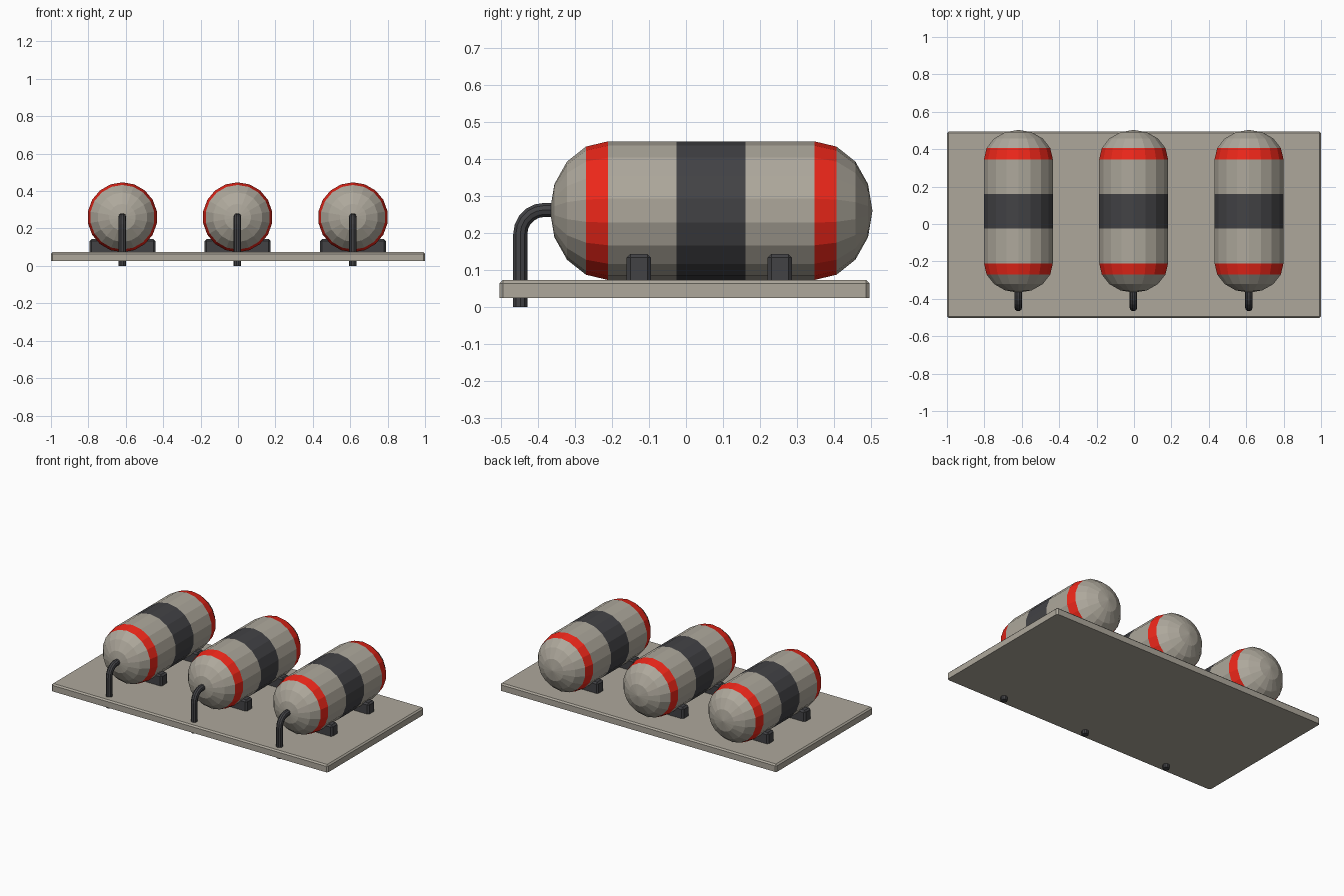
import bpy, bmesh
from math import sin, cos, pi, radians
from mathutils import Vector

if "Cube" in bpy.data.objects:
    bpy.data.objects.remove(bpy.data.objects["Cube"])


def material(name, rgb):
    m = bpy.data.materials.new(name)
    m.diffuse_color = (*rgb, 1)
    m.use_nodes = True
    m.node_tree.nodes["Principled BSDF"].inputs["Base Color"].default_value = m.diffuse_color
    return m


STONE = material("warm_grey", (0.42, 0.39, 0.33))
DARK = material("dark_grey", (0.055, 0.055, 0.06))
RED = material("red", (0.85, 0.02, 0.01))


def finish(name, bm, mats):
    bmesh.ops.recalc_face_normals(bm, faces=bm.faces[:])
    me = bpy.data.meshes.new(name)
    bm.to_mesh(me)
    bm.free()
    for m in mats:
        me.materials.append(m)
    ob = bpy.data.objects.new(name, me)
    bpy.context.collection.objects.link(ob)
    return ob


def box(name, lo, hi, mat, chamfer):
    """Box with every edge chamfered except the bottom ones."""
    bm = bmesh.new()
    bmesh.ops.create_cube(bm, size=1)
    for v in bm.verts:
        v.co = Vector([(a + b) / 2 + c * (b - a) for a, b, c in zip(lo, hi, v.co)])
    edges = [e for e in bm.edges if max(v.co.z for v in e.verts) > lo[2] + 1e-4]
    bmesh.ops.bevel(bm, geom=edges, offset=chamfer, segments=1, affect='EDGES')
    return finish(name, bm, [mat])


def tank(name, x):
    """Capsule revolved around y, coloured band by band."""
    R, L, sides, zc = 0.187, 0.157, 18, 0.26
    y0, y1 = -0.21, 0.346
    steps = [radians(22.5 * i) for i in range(4)]
    rings = [(y0 - L * sin(a), R * cos(a)) for a in reversed(steps)]
    rings += [(-0.025, R), (0.16, R)]
    rings += [(y1 + L * sin(a), R * cos(a)) for a in steps]
    bands = [0, 0, 2, 0, 1, 0, 2, 0, 0]
    bm = bmesh.new()
    loops = [[bm.verts.new((x + r * cos(pi / 2 + 2 * pi * i / sides), y,
                            zc + r * sin(pi / 2 + 2 * pi * i / sides)))
              for i in range(sides)] for y, r in rings]
    for a, b, m in zip(loops, loops[1:], bands):
        for i in range(sides):
            j = (i + 1) % sides
            bm.faces.new((a[i], a[j], b[j], b[i])).material_index = m
    for ring, y in ((loops[0], y0 - L), (loops[-1], y1 + L)):
        tip = bm.verts.new((x, y, zc))
        for i in range(sides):
            bm.faces.new((ring[i], ring[(i + 1) % sides], tip))
    return finish(name, bm, [STONE, DARK, RED])


def pipe(name, x):
    """Outlet pipe: straight up from the ground, elbow, into the tank."""
    r, sides, bend = 0.02, 10, 0.065
    yp, zp = -0.447, 0.262
    path = [(yp, 0.0, 0.0)]                     # y, z, heading angle
    for i in range(6):
        a = pi / 2 * i / 5
        path.append((yp + bend * (1 - cos(a)), zp - bend + bend * sin(a), a))
    path.append((-0.34, zp, pi / 2))
    bm = bmesh.new()
    loops = []
    for y, z, a in path:
        ring = []
        for i in range(sides):
            t = 2 * pi * i / sides
            s = r * sin(t)
            ring.append(bm.verts.new((x + r * cos(t), y - s * cos(a), z + s * sin(a))))
        loops.append(ring)
    for a, b in zip(loops, loops[1:]):
        for i in range(sides):
            j = (i + 1) % sides
            bm.faces.new((a[i], a[j], b[j], b[i]))
    bm.faces.new(loops[0])
    bm.faces.new(loops[-1])
    return finish(name, bm, [DARK])


# base plate
box("base_plate", (-1, -0.503, 0.025), (1, 0.495, 0.073), STONE, 0.009)

# three tanks, each with two saddles and an outlet pipe
for n, x in enumerate((-0.618, -0.002, 0.615), 1):
    tank(f"tank_{n}", x)
    pipe(f"outlet_pipe_{n}", x - 0.001)
    for side, y in (("front", -0.127), ("back", 0.253)):
        box(f"{side}_saddle_{n}", (x - 0.176, y - 0.033, 0.06),
            (x + 0.176, y + 0.033, 0.143), DARK, 0.01)
